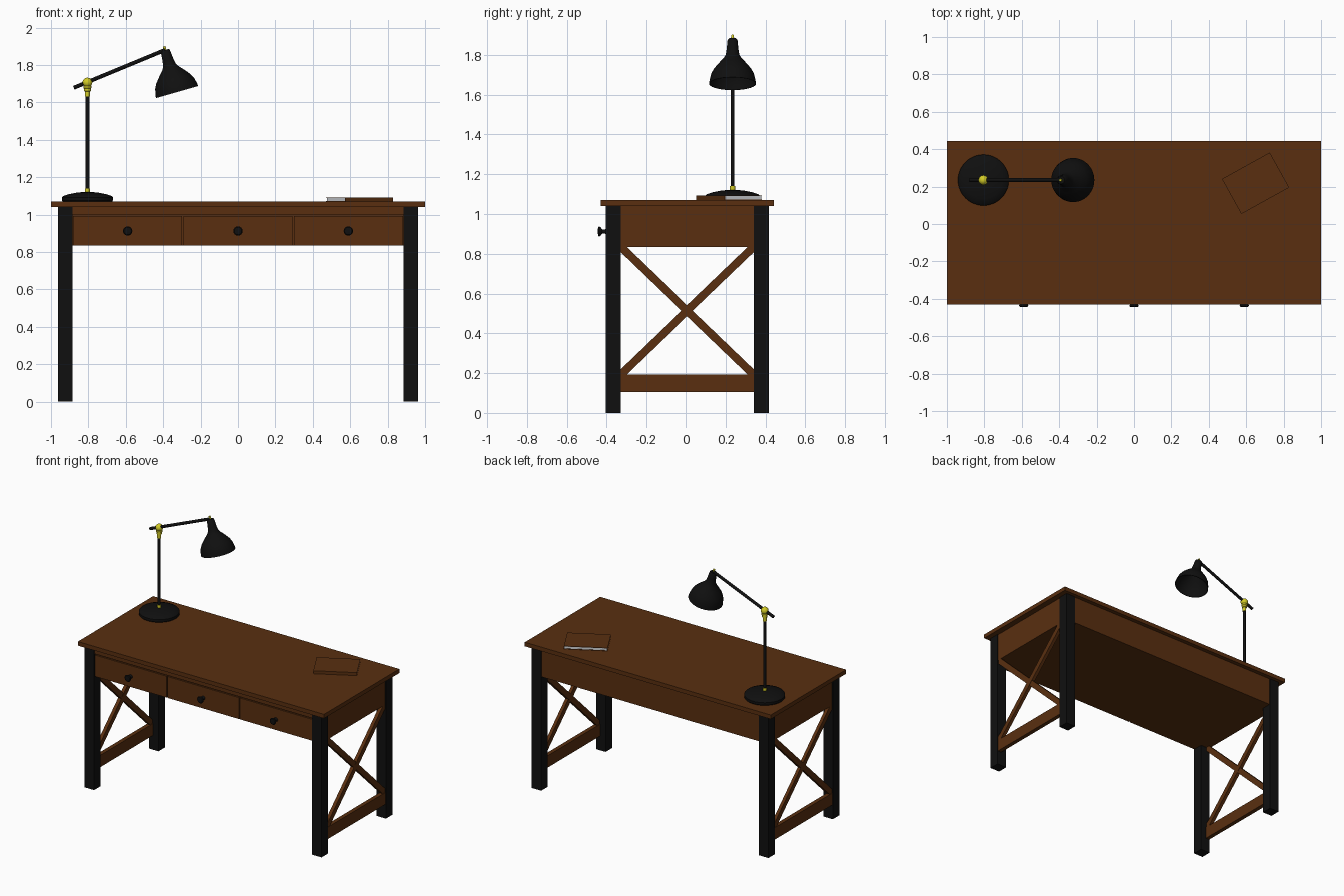
import bpy, bmesh, math
from mathutils import Vector, Matrix

if "Cube" in bpy.data.objects:
    bpy.data.objects.remove(bpy.data.objects["Cube"])


def material(name, rgb):
    m = bpy.data.materials.new(name)
    m.diffuse_color = (*rgb, 1)
    m.use_nodes = True
    m.node_tree.nodes["Principled BSDF"].inputs["Base Color"].default_value = m.diffuse_color
    return m


WOOD = material("brown wood", (0.1, 0.028, 0.005))
BLACK = material("black paint", (0.005, 0.005, 0.005))
BRASS = material("yellow brass", (0.65, 0.6, 0.02))
PAPER = material("paper", (0.65, 0.67, 0.7))


def finish(name, bm, mat, matrix=None, smooth=False):
    bmesh.ops.recalc_face_normals(bm, faces=bm.faces)
    me = bpy.data.meshes.new(name)
    bm.to_mesh(me)
    bm.free()
    me.materials.append(mat)
    ob = bpy.data.objects.new(name, me)
    bpy.context.collection.objects.link(ob)
    if matrix is not None:
        ob.matrix_world = matrix
    if smooth:
        bpy.ops.object.select_all(action='DESELECT')
        ob.select_set(True)
        bpy.context.view_layer.objects.active = ob
        bpy.ops.object.shade_smooth_by_angle(angle=math.radians(35))
    return ob


def box(name, lo, hi, mat, matrix=None):
    lo, hi = Vector(lo), Vector(hi)
    bm = bmesh.new()
    bmesh.ops.create_cube(bm, size=1)
    for v in bm.verts:
        v.co = (lo + hi) / 2 + v.co * (hi - lo)
    return finish(name, bm, mat, matrix)


def lathe(name, profile, mat, origin, axis=(0, 0, 1), steps=40):
    """Spin (radius, height) points around an axis starting at origin."""
    bm = bmesh.new()
    vs = [bm.verts.new((r, 0, h)) for r, h in profile]
    es = [bm.edges.new(p) for p in zip(vs, vs[1:])]
    bmesh.ops.spin(bm, geom=vs + es, cent=(0, 0, 0), axis=(0, 0, 1),
                   angle=math.tau, steps=steps)
    bmesh.ops.remove_doubles(bm, verts=bm.verts, dist=1e-5)
    rot = Vector(axis).to_track_quat('Z', 'Y').to_matrix().to_4x4()
    return finish(name, bm, mat, Matrix.Translation(origin) @ rot, True)


def rod(name, a, b, r, mat):
    d = Vector(b) - Vector(a)
    return lathe(name, [(0, 0), (r, 0), (r, d.length), (0, d.length)], mat, a, d, 20)


# Table top and carcass
box("table_top", (-1, -0.43, 1.04), (1, 0.443, 1.07), WOOD)
box("carcass", (-0.957, -0.39, 0.835), (0.957, 0.413, 1.04), WOOD)

# Front rail, three drawer fronts and knobs
box("front_rail", (-0.885, -0.402, 1.0), (0.885, -0.38, 1.04), WOOD)
for i in (-1, 0, 1):
    x = i * 0.59
    box("drawer_front", (x - 0.291, -0.402, 0.835), (x + 0.291, -0.38, 0.992), WOOD)
    lathe("drawer_knob", [(0, 0), (0.016, 0), (0.011, 0.008), (0.011, 0.022),
                          (0.023, 0.032), (0.025, 0.038), (0.02, 0.043), (0, 0.045)],
          BLACK, (x, -0.4, 0.912), (0, -1, 0), 24)

# Legs, side stretchers and crossed braces
Y0, Y1, Z0, Z1 = -0.329, 0.341, 0.192, 0.835
for s in (-1, 1):
    for y in (-0.367, 0.379):
        box("leg", (s * 0.924 - 0.0385, y - 0.038, 0), (s * 0.924 + 0.0385, y + 0.038, 1.04), BLACK)
    box("side_stretcher", (s * 0.945 - 0.015, Y0, 0.105), (s * 0.945 + 0.015, Y1, Z0), WOOD)
    half = math.hypot(Y1 - Y0, Z1 - Z0) / 2
    for k in (-1, 1):
        tilt = k * math.atan2(Z1 - Z0, Y1 - Y0)
        t = 0.012 + 0.0005 * k
        m = Matrix.Translation((s * 0.945, (Y0 + Y1) / 2, (Z0 + Z1) / 2)) @ Matrix.Rotation(tilt, 4, 'X')
        box("cross_brace", (-t, -half, -0.02), (t, half, 0.02), WOOD, m)

# Lamp base, pole and brass collars
LX, LY = -0.805, 0.235
lathe("lamp_base", [(0, 0), (0.132, 0), (0.136, 0.005), (0.136, 0.022), (0.13, 0.029),
                    (0.1, 0.039), (0.06, 0.047), (0.02, 0.051), (0, 0.051)],
      BLACK, (LX, LY, 1.07), steps=48)
rod("lamp_pole", (LX, LY, 1.11), (LX, LY, 1.69), 0.01, BLACK)
rod("base_collar", (LX, LY, 1.115), (LX, LY, 1.14), 0.013, BRASS)
lathe("joint_collar", [(0, 0), (0.013, 0), (0.013, 0.028), (0.018, 0.03), (0.018, 0.043),
                       (0.021, 0.046), (0.021, 0.056), (0.015, 0.062), (0.015, 0.075), (0, 0.075)],
      BRASS, (LX, LY, 1.63), steps=24)
ball = [(0.026 * math.sin(a), -0.026 * math.cos(a)) for a in (math.pi * i / 12 for i in range(13))]
lathe("joint_ball", ball, BRASS, (LX, LY, 1.706), steps=24)

# Lamp arm
TOP = Vector((-0.39, LY, 1.88))
rod("lamp_arm", (-0.878, LY, 1.678), TOP, 0.0105, BLACK)

# Tilted bell shade, open at the mouth, with a brass pin
AX = Vector((0.275, 0, -0.961)).normalized()
outer = [(0, 0), (0.02, 0), (0.025, 0.006), (0.029, 0.05), (0.034, 0.083), (0.045, 0.102),
         (0.072, 0.132), (0.096, 0.162), (0.108, 0.186), (0.114, 0.21), (0.118, 0.234)]
inner = [(r - 0.004, h) for r, h in reversed(outer[3:])] + [(0, 0.05)]
lathe("lamp_shade", outer + inner, BLACK, TOP, AX, 48)
rod("shade_pin", TOP + AX * 0.005, TOP - AX * 0.02, 0.007, BRASS)

# Book with spine facing the front
M = Matrix.Translation((0.65, 0.218, 1.07)) @ Matrix.Rotation(math.radians(29), 4, 'Z')
box("book_pages", (-0.143, -0.102, 0.003), (0.143, 0.104, 0.019), PAPER, M)
for z in (0, 0.019):
    box("book_cover", (-0.146, -0.107, z), (0.146, 0.107, z + 0.003), WOOD, M)
box("book_spine", (-0.146, -0.107, 0.003), (0.146, -0.102, 0.019), WOOD, M)
